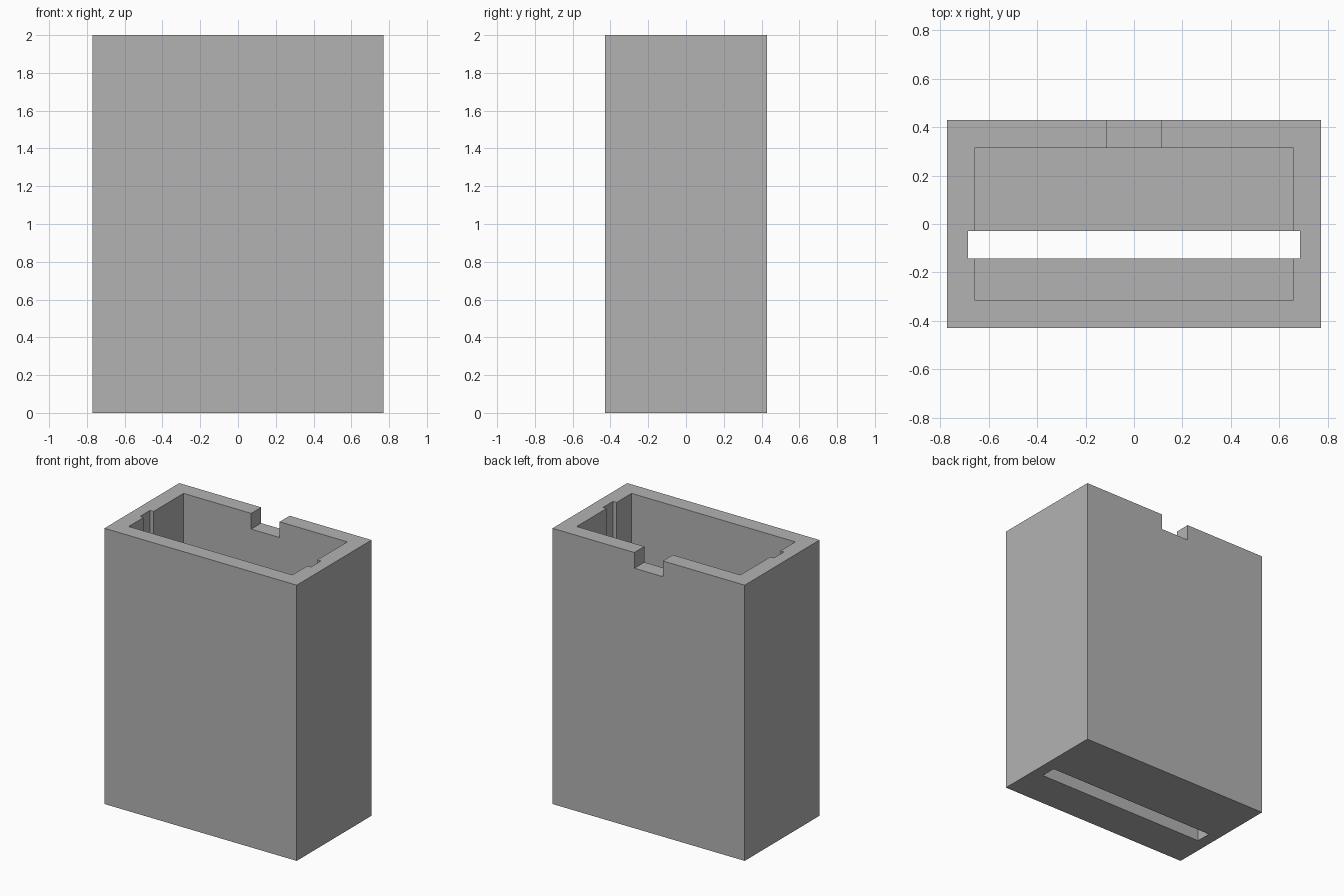
import bpy

old = bpy.data.objects.get("Cube")
if old:
    bpy.data.objects.remove(old, do_unlink=True)

U = 2 / 70                      # design unit
W, D, H = 54, 30, 70            # outer size in design units
WALL = 4
OVER = 5                        # cutter overshoot past the surface

grey = bpy.data.materials.new("plain grey")
grey.use_nodes = True
colour = (0.45, 0.45, 0.45, 1)
grey.diffuse_color = colour
grey.node_tree.nodes["Principled BSDF"].inputs["Base Color"].default_value = colour


def block(name, low, high):
    """Box between two corners given in design units."""
    centre = [(a + b) / 2 * U for a, b in zip(low, high)]
    bpy.ops.mesh.primitive_cube_add(size=1, location=centre)
    ob = bpy.context.object
    ob.name = name
    ob.scale = [(b - a) * U for a, b in zip(low, high)]
    bpy.ops.object.transform_apply(location=True, rotation=False, scale=True)
    ob.data.materials.append(grey)
    return ob


def cut(target, cutter):
    """Subtract the cutter from the target and discard it."""
    cutter.hide_render = True
    mod = target.modifiers.new(cutter.name, "BOOLEAN")
    mod.operation = "DIFFERENCE"
    mod.solver = "EXACT"
    mod.object = cutter
    bpy.context.view_layer.objects.active = target
    bpy.ops.object.modifier_apply(modifier=mod.name)
    bpy.data.objects.remove(cutter, do_unlink=True)


# Outer case
case = block("case", (-W / 2, -D / 2, 0), (W / 2, D / 2, H))

# Open-topped cavity with a solid floor
ix, iy = W / 2 - WALL, D / 2 - WALL
cut(case, block("cavity", (-ix, -iy, WALL), (ix, iy, H + OVER)))

# Board slot: through the floor and grooved into both side walls
cut(case, block("slot", (-ix - 1, -5, -OVER), (ix + 1, -1, H + OVER)))

# Cable notch in the rear rim
cut(case, block("notch", (-WALL, iy - 2, H - WALL), (WALL, D / 2 + OVER, H + OVER)))
